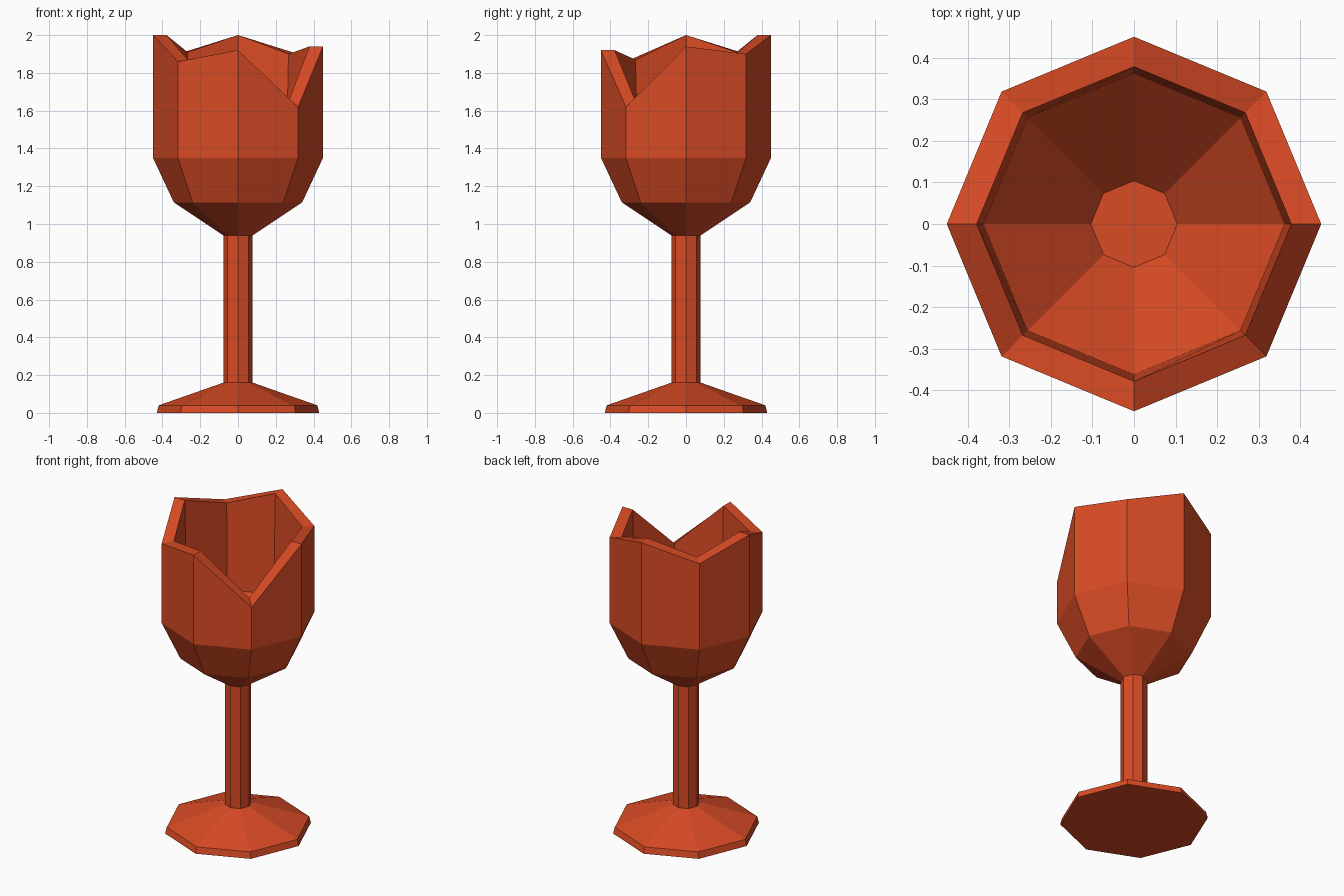
import bpy
import bmesh
from math import cos, sin, pi

cube = bpy.data.objects.get("Cube")
if cube:
    bpy.data.objects.remove(cube, do_unlink=True)

SIDES = 8

clay = bpy.data.materials.new("burnt_orange")
clay.use_nodes = True
COLOUR = (0.69, 0.07, 0.018, 1)
clay.diffuse_color = COLOUR
bsdf = clay.node_tree.nodes["Principled BSDF"]
bsdf.inputs["Base Color"].default_value = COLOUR
bsdf.inputs["Roughness"].default_value = 0.8


def lathe(name, profile, cap_start=False, cap_end=False):
    """Turn a (radius, height) profile; height may be a list, one per side."""
    bm = bmesh.new()
    rings = []
    for radius, height in profile:
        ring = []
        for i in range(SIDES):
            a = 2 * pi * i / SIDES
            z = height[i] if isinstance(height, list) else height
            ring.append(bm.verts.new((radius * cos(a), radius * sin(a), z)))
        rings.append(ring)
    for low, high in zip(rings, rings[1:]):
        for i in range(SIDES):
            j = (i + 1) % SIDES
            bm.faces.new((low[i], low[j], high[j], high[i]))
    if cap_start:
        bm.faces.new(rings[0][::-1])
    if cap_end:
        bm.faces.new(rings[-1])
    mesh = bpy.data.meshes.new(name)
    bm.to_mesh(mesh)
    bm.free()
    mesh.materials.append(clay)
    obj = bpy.data.objects.new(name, mesh)
    bpy.context.collection.objects.link(obj)
    return obj


# Flared foot
lathe("foot", [(0.43, 0), (0.42, 0.04), (0.078, 0.16)], cap_start=True)

# Straight stem
lathe("stem", [(0.078, 0.16), (0.078, 0.94)])

# Bowl with a jagged broken rim, counted round from +x
rim_outer = [1.94, 1.90, 2.0, 1.90, 2.0, 1.86, 1.92, 1.62]
rim_inner = [1.94, 1.90, 2.0, 1.91, 2.0, 1.87, 1.92, 1.65]
lathe("bowl", [
    (0.078, 0.94), (0.34, 1.115), (0.45, 1.35), (0.45, rim_outer),
    (0.378, rim_inner), (0.362, 1.36), (0.104, 1.08),
], cap_end=True)
